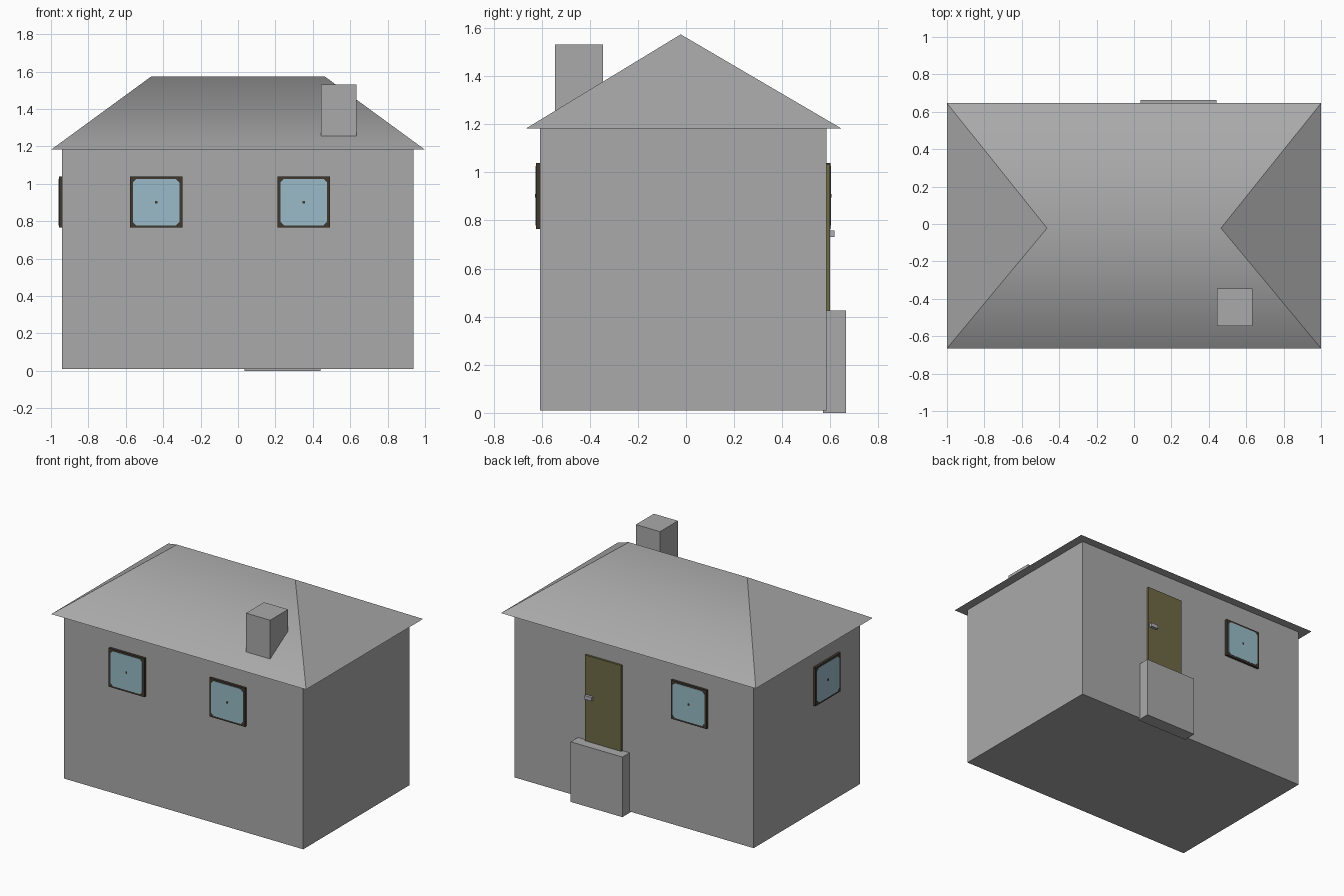
import bpy, bmesh, math
from mathutils import Matrix

if "Cube" in bpy.data.objects:
    bpy.data.objects.remove(bpy.data.objects["Cube"])


def material(name, rgb):
    m = bpy.data.materials.new(name)
    m.diffuse_color = (*rgb, 1)
    m.use_nodes = True
    m.node_tree.nodes["Principled BSDF"].inputs["Base Color"].default_value = m.diffuse_color
    return m


GREY = material("plaster grey", (0.40, 0.40, 0.40))
BROWN = material("dark brown frame", (0.05, 0.04, 0.03))
BLUE = material("pale blue glass", (0.32, 0.50, 0.57))
OLIVE = material("olive door", (0.155, 0.145, 0.06))
METAL = material("handle grey", (0.42, 0.42, 0.47))


def finish(bm, name, mat):
    bmesh.ops.recalc_face_normals(bm, faces=bm.faces)
    me = bpy.data.meshes.new(name)
    bm.to_mesh(me)
    bm.free()
    me.materials.append(mat)
    ob = bpy.data.objects.new(name, me)
    bpy.context.collection.objects.link(ob)
    return ob


def box(name, x, y, z, mat):
    """Box from (min, max) ranges on each axis."""
    bm = bmesh.new()
    bmesh.ops.create_cube(bm, size=1)
    for v in bm.verts:
        v.co = [(r[0] + r[1]) / 2 + c * (r[1] - r[0]) for r, c in zip((x, y, z), v.co)]
    return finish(bm, name, mat)


def plate(name, outline, y0, y1, mat):
    """Outline in x/z, extruded from y0 to y1."""
    bm = bmesh.new()
    face = bm.faces.new([bm.verts.new((x, y0, z)) for x, z in outline])
    ext = bmesh.ops.extrude_face_region(bm, geom=[face])["geom"]
    for v in ext:
        if isinstance(v, bmesh.types.BMVert):
            v.co.y = y1
    return finish(bm, name, mat)


def window(name, x, y, turn):
    """Framed window with clipped glass corners, facing -y before turning."""
    place = Matrix.Translation((x, y, 0.902)) @ Matrix.Rotation(turn, 4, 'Z')
    h, c = 0.124, 0.018
    glass = [(h, h - c), (h - c, h), (c - h, h), (-h, h - c),
             (-h, c - h), (c - h, -h), (h - c, -h), (h, c - h)]
    parts = [
        box(name + "_frame", (-0.14, 0.14), (-0.017, 0.01), (-0.137, 0.137), BROWN),
        plate(name + "_glass", glass, -0.016, -0.019, BLUE),
        box(name + "_centre_dot", (-0.007, 0.007), (-0.0205, -0.018), (-0.007, 0.007), BROWN),
    ]
    for p in parts:
        p.matrix_world = place


# Walls
box("walls", (-0.94, 0.937), (-0.607, 0.584), (0.01, 1.183), GREY)

# Hipped roof: long slopes share a smooth ridge, hips and eaves stay sharp
bm = bmesh.new()
a, b, c, d = [bm.verts.new(p + (1.182,)) for p in
              ((-1, -0.665), (1, -0.665), (1, 0.646), (-1, 0.646))]
l, r = [bm.verts.new((x, -0.022, 1.573)) for x in (-0.465, 0.465)]
for f in ((a, b, r, l), (c, d, l, r)):
    bm.faces.new(f).smooth = True
for f in ((b, c, r), (d, a, l), (d, c, b, a)):
    bm.faces.new(f)
for e in bm.edges:
    e.smooth = set(e.verts) == {l, r}
finish(bm, "roof", GREY)

# Chimney
box("chimney", (0.445, 0.634), (-0.545, -0.344), (1.22, 1.53), GREY)

# Windows: two in front, one at the back, one on the left
window("front_left_window", -0.438, -0.607, 0)
window("front_right_window", 0.352, -0.607, 0)
window("back_window", -0.442, 0.584, math.pi)
window("left_window", -0.94, -0.225, -math.pi / 2)

# Door, handle and doorstep block
box("door", (0.09, 0.375), (0.57, 0.598), (0.3, 1.035), OLIVE)
box("door_handle", (0.31, 0.365), (0.59, 0.617), (0.73, 0.757), METAL)
box("doorstep", (0.034, 0.44), (0.57, 0.664), (0.0, 0.426), GREY)
